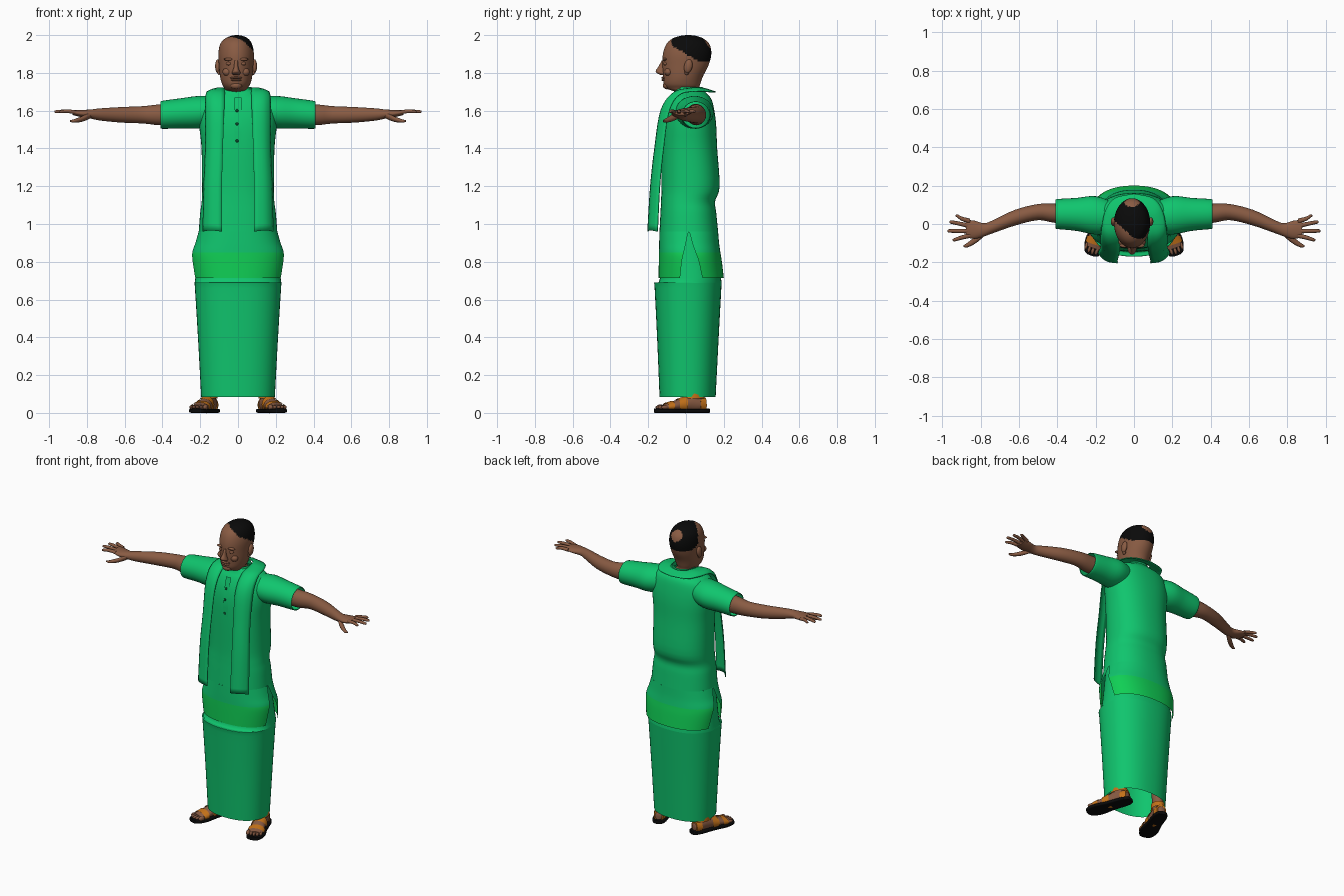
import bpy, bmesh, math
from mathutils import Matrix, Vector

cube = bpy.data.objects.get("Cube")
if cube:
    bpy.data.objects.remove(cube, do_unlink=True)


def material(name, color):
    m = bpy.data.materials.new(name)
    m.use_nodes = True
    m.diffuse_color = (*color, 1)
    m.node_tree.nodes["Principled BSDF"].inputs["Base Color"].default_value = (*color, 1)
    return m


green = material("green_cloth", (0.005, 0.56, 0.155))
border = material("bright_green_border", (0.005, 0.62, 0.09))
skin = material("brown_skin", (0.25, 0.105, 0.056))
black = material("black", (0.003, 0.003, 0.003))
orange = material("orange_leather", (0.56, 0.17, 0.01))
dark = material("dark_green_button", (0.003, 0.07, 0.025))


def finish(name, bm, mats, matrix=None, angle=50):
    bmesh.ops.recalc_face_normals(bm, faces=bm.faces[:])
    me = bpy.data.meshes.new(name)
    bm.to_mesh(me)
    bm.free()
    for m in mats:
        me.materials.append(m)
    me.shade_smooth()
    me.set_sharp_from_angle(angle=math.radians(angle))
    ob = bpy.data.objects.new(name, me)
    bpy.context.collection.objects.link(ob)
    if matrix:
        ob.matrix_world = matrix
    return ob


def smooth(pts, steps):
    """Catmull-Rom interpolation of equal-length tuples."""
    out = []
    for i in range(len(pts) - 1):
        a, b, c, d = (pts[max(0, min(len(pts) - 1, j))] for j in range(i - 1, i + 3))
        for k in range(steps):
            t = k / steps
            out.append(tuple(q + 0.5 * t * (r - p + t * (2*p - 5*q + 4*r - s + t * (3*(q - r) + s - p)))
                             for p, q, r, s in zip(a, b, c, d)))
    return out + [tuple(pts[-1])]


def loft(name, rings, mats, axis="z", n=32, steps=4, power=2.0, caps=True,
         spans=None, matrix=None):
    """Skin ellipse rings (position, centre 1, centre 2, radius 1, radius 2)."""
    bm = bmesh.new()
    rows = []
    data = smooth(rings, steps)
    for i, (pos, c1, c2, r1, r2) in enumerate(data):
        a0, a1 = spans(i / (len(data) - 1)) if spans else (0, 2 * math.pi)
        row = []
        for k in range(n + 1 if spans else n):
            a = a0 + (a1 - a0) * k / n
            u, v = (math.copysign(abs(f(a)) ** (2 / power), f(a)) for f in (math.cos, math.sin))
            u, v = c1 + r1 * u, c2 + r2 * v
            row.append(bm.verts.new({"z": (u, v, pos), "x": (pos, u, v), "y": (u, pos, v)}[axis]))
        rows.append(row)
    for lo, hi in zip(rows, rows[1:]):
        for k in range(n):
            j = (k + 1) % len(lo)
            bm.faces.new((lo[k], lo[j], hi[j], hi[k]))
    if caps and not spans:
        bm.faces.new(rows[0])
        bm.faces.new(rows[-1])
    return finish(name, bm, mats, matrix)


def blob(name, center, radii, mat, tilt=0, matrix=None):
    bm = bmesh.new()
    bmesh.ops.create_uvsphere(bm, u_segments=16, v_segments=10, radius=1)
    bm.transform(Matrix.Translation(center) @ Matrix.Rotation(tilt, 4, "X")
                 @ Matrix.Diagonal((*radii, 1)))
    return finish(name, bm, [mat], matrix)


def body_rings(rows):
    """(height, half width, front y, back y) to loft rings."""
    return [(z, 0, (f + b) / 2, rx, (b - f) / 2) for z, rx, f, b in rows]


# Wrapped skirt, open at the hem
loft("skirt", body_rings([(.085, .195, -.14, .157), (.4, .212, -.153, .173), (.66, .228, -.166, .187),
                          (.69, .23, -.168, .188), (.715, .226, -.137, .185), (.97, .197, -.12, .15)]),
     [green], n=48, power=2.3, caps=False)

# Tunic body
loft("tunic", body_rings([(.96, .208, -.14, .17), (1.06, .2, -.135, .16), (1.12, .192, -.132, .154),
                          (1.2, .19, -.13, .178), (1.4, .193, -.13, .165), (1.52, .205, -.125, .16),
                          (1.6, .205, -.11, .15), (1.66, .18, -.085, .135), (1.69, .125, -.065, .11),
                          (1.715, .072, -.055, .085)]), [green], n=48, power=2.3, caps=False)

# Tunic skirts, split by side slits, with a border along the hem
for name, mid in (("tunic_front_panel", -math.pi / 2), ("tunic_back_panel", math.pi / 2)):
    panel = loft(name, body_rings([(.96, .208, -.14, .17), (.9, .226, -.142, .175), (.85, .244, -.143, .182),
                                   (.8, .245, -.144, .19), (.715, .235, -.145, .2)]),
                 [green, border], power=2.3,
                 spans=lambda t, m=mid: (m - math.pi / 2 + .3 * t, m + math.pi / 2 - .3 * t))
    for p in panel.data.polygons:
        p.material_index = int(p.center.z < .85)

# Collar, button placket and buttons
loft("collar", [(1.69, 0, .015, .078, .078), (1.725, 0, .018, .07, .07)], [green], caps=False, steps=2)
bm = bmesh.new()
bmesh.ops.create_grid(bm, x_segments=1, y_segments=8, size=.5)
for v in bm.verts:
    z = 1.545 + v.co.y * .25
    v.co = (v.co.x * .036, -.133 + max(0, z - 1.5) ** 1.5 * .5, z)
finish("placket", bm, [green])
for z, y in ((1.65, -.098), (1.6, -.118), (1.53, -.13), (1.44, -.134)):
    blob("button", (-.005, y, z), (.008, .005, .008), dark)

# Scarf over both shoulders, meeting behind the neck
inner = [(.085, -.205, .96), (.085, -.19, 1.2), (.08, -.168, 1.4), (.073, -.135, 1.6),
         (.07, -.065, 1.695), (.072, .03, 1.722), (.05, .085, 1.722), (0, .1, 1.72)]
outer = [(.188, -.152, .96), (.183, -.14, 1.2), (.175, -.12, 1.4), (.175, -.09, 1.6),
         (.17, -.03, 1.69), (.15, .07, 1.705), (.1, .135, 1.702), (0, .158, 1.702)]
bm = bmesh.new()
for s in (1, -1):
    rows = []
    for p, q in zip(smooth(inner, 5), smooth(outer, 5)):
        a, b = Vector(p), Vector(q)
        row = []
        for k in range(7):
            t = k / 6
            c = a.lerp(b, t) + Vector((.012, -.014, .006)) * math.sin(math.pi * t) * min(1, a.x * 15)
            row.append(bm.verts.new((s * c.x, c.y, c.z)))
        rows.append(row)
    for lo, hi in zip(rows, rows[1:]):
        for k in range(6):
            bm.faces.new((lo[k], lo[k + 1], hi[k + 1], hi[k]))
bmesh.ops.remove_doubles(bm, verts=bm.verts[:], dist=.0005)
scarf = finish("scarf", bm, [green])
mod = scarf.modifiers.new("thickness", "SOLIDIFY")
mod.thickness = .006

# Neck and head
head = loft("head", [(1.6, 0, .02, .06, .062), (1.69, -.005, .012, .06, .063), (1.715, -.01, -.015, .06, .083),
                     (1.74, -.01, -.021, .074, .096), (1.78, -.01, -.016, .085, .105),
                     (1.84, -.01, -.003, .091, .122), (1.9, -.01, .006, .094, .128),
                     (1.95, -.01, .01, .085, .115), (1.98, -.008, .01, .063, .085),
                     (1.996, -.006, .012, .03, .042), (2.0, -.006, .012, .004, .005)],
            [skin, black], n=64, steps=6)
# Receding hair with a bald patch on the crown
for p in head.data.polygons:
    x, y, z = p.center
    hairy = z > max(1.858, 1.955 - .6 * (y + .09)) and y > -.075 + max(0, -x) * .9
    bald = (p.center - Vector((-.01, .108, 1.95))).length < .038
    p.material_index = int(hairy and not bald)

# Face
loft("nose", [(1.79, -.01, -.125, .017, .012), (1.8, -.01, -.131, .023, .024), (1.812, -.01, -.133, .018, .027),
              (1.835, -.01, -.125, .011, .02), (1.865, -.01, -.117, .01, .012)], [skin], n=16)
blob("upper_lip", (-.01, -.119, 1.774), (.032, .012, .006), skin)
blob("lower_lip", (-.01, -.118, 1.762), (.028, .012, .006), skin)
blob("chin", (-.01, -.1, 1.733), (.032, .022, .02), skin)
for s in (1, -1):
    blob("brow", (-.01 + s * .038, -.112, 1.872), (.027, .012, .008), skin)
    blob("eyelid", (-.01 + s * .036, -.108, 1.849), (.017, .012, .01), skin)
    blob("cheek", (-.01 + s * .046, -.093, 1.805), (.026, .021, .022), skin)
    blob("ear", (-.01 + s * .097, .012, 1.835), (.014, .022, .037), skin, -.2)
    blob("ear_lobe", (-.01 + s * .091, .004, 1.803), (.009, .012, .014), skin)


def side_loft(name, rings, mat, s, **kw):
    return loft(name, [(s * r[0], *r[1:]) for r in rings], [mat], axis="x", **kw)


for s, side in ((1, "left"), (-1, "right")):
    # Sleeve and arm
    side_loft(side + "_sleeve", [(.1, .03, 1.6, .08, .07), (.2, .045, 1.592, .1, .086), (.3, .05, 1.586, .086, .08),
                                 (.4, .052, 1.578, .078, .074), (.408, .052, 1.578, .072, .068)],
              green, s, caps=False)
    side_loft(side + "_arm", [(.25, .052, 1.58, .052, .056), (.41, .056, 1.578, .05, .055),
                              (.5, .062, 1.578, .042, .046), (.62, .033, 1.578, .041, .041),
                              (.73, -.012, 1.58, .034, .032), (.78, -.03, 1.582, .034, .024),
                              (.83, -.03, 1.585, .047, .019), (.875, -.024, 1.59, .046, .013)], skin, s)
    # Fingers and thumb
    fingers = [("little", .015, .93, .042), ("ring", -.011, .962, .01),
               ("middle", -.037, .972, -.036), ("index", -.06, .945, -.082)]
    for label, y0, tip, y1 in fingers:
        side_loft(side + "_" + label + "_finger",
                  [(.855, y0, 1.59, .013, .011), (.9, y0 + (y1 - y0) * .5, 1.597, .011, .01),
                   (tip - .01, y1, 1.595, .009, .008), (tip, y1, 1.594, .003, .003)], skin, s, n=10, steps=3)
    side_loft(side + "_thumb", [(.775, -.04, 1.58, .018, .018), (.82, -.078, 1.558, .019, .015),
                                (.865, -.108, 1.546, .013, .01), (.89, -.116, 1.545, .004, .004)],
              skin, s, n=12)

    # Foot in a strapped sandal, turned outward
    place = Matrix.Translation((s * .173, -.018, 0)) @ Matrix.Rotation(s * math.radians(19), 4, "Z")
    loft(side + "_sole", [(-.155, 0, .012, .018, .011), (-.14, 0, .011, .042, .011), (-.08, 0, .011, .057, .011),
                          (.0, 0, .011, .047, .011), (.1, 0, .011, .044, .011), (.14, 0, .011, .03, .011),
                          (.148, 0, .011, .012, .011)], [black], axis="y", power=5, matrix=place)
    loft(side + "_foot", [(-.115, 0, .028, .044, .014), (-.07, 0, .034, .047, .022), (-.01, 0, .043, .04, .034),
                          (.05, 0, .05, .036, .045), (.11, 0, .045, .033, .035), (.13, 0, .04, .016, .02)],
         [skin], axis="y", matrix=place)
    loft(side + "_ankle", [(.04, 0, .065, .034, .05), (.1, 0, .065, .032, .04), (.3, 0, .05, .042, .046)],
         [skin], matrix=place)
    for i in range(5):
        big = .015 if (i - 2) * s == -2 else .01
        blob(side + "_toe", ((i - 2) * .02, -.128 + .004 * (i - 2) ** 2, .03), (big * .85, .022, big),
             skin, matrix=place)
    loft(side + "_toe_strap", [(-.095, 0, .03, .052, .024), (-.06, 0, .034, .052, .03)], [orange],
         axis="y", matrix=place, caps=False)
    loft(side + "_instep_strap", [(-.03, 0, .038, .048, .037), (.015, 0, .044, .045, .046)], [orange],
         axis="y", matrix=place, caps=False)
    loft(side + "_ankle_strap", [(.075, 0, .065, .041, .057), (.112, 0, .063, .039, .05)], [orange],
         matrix=place, caps=False)
    loft(side + "_heel_strap", [(.09, 0, .042, .039, .042), (.125, 0, .042, .03, .04)], [orange],
         axis="y", matrix=place)
